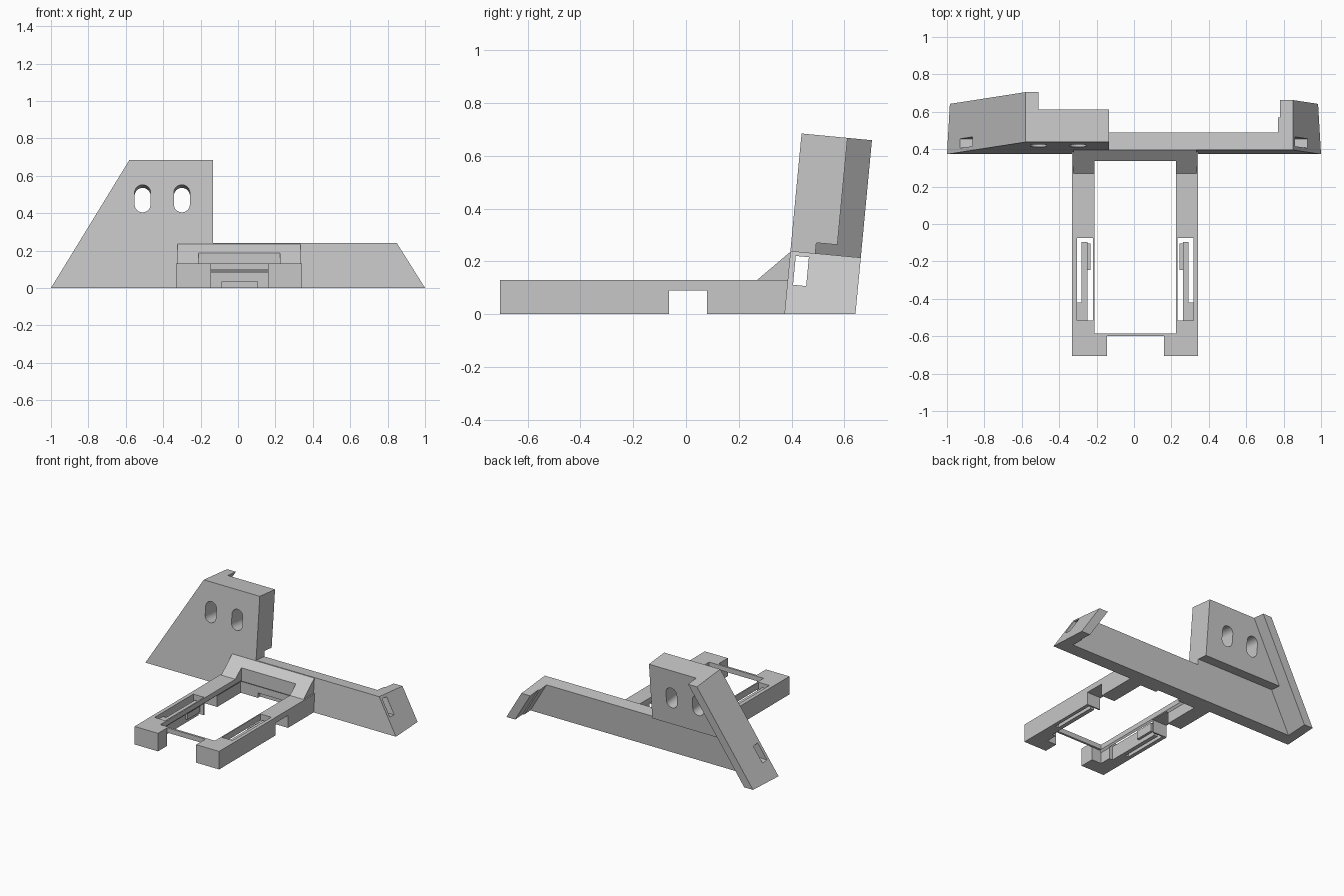
import bpy
import bmesh
from math import atan, sin, cos, pi
from mathutils import Matrix

cube = bpy.data.objects.get("Cube")
if cube:
    bpy.data.objects.remove(cube, do_unlink=True)

grey = bpy.data.materials.new("light grey plastic")
grey.use_nodes = True
grey.diffuse_color = (0.57, 0.57, 0.57, 1)
grey.node_tree.nodes["Principled BSDF"].inputs["Base Color"].default_value = grey.diffuse_color

# Axis frames: columns say where outline u, outline v and extrusion depth go
TILT = atan(0.095)
PLATE = Matrix(((1, 0, 0, 0),
                (0, sin(TILT), cos(TILT), 0.373),
                (0, cos(TILT), -sin(TILT), 0),
                (0, 0, 0, 1)))
FLAT = Matrix.Identity(4)
SIDE = Matrix(((0, 0, 1, 0), (1, 0, 0, 0), (0, 1, 0, 0), (0, 0, 0, 1)))
FRONT = Matrix(((1, 0, 0, 0), (0, 0, 1, 0), (0, 1, 0, 0), (0, 0, 0, 1)))


def prism(name, outline, lo, hi, frame=FLAT):
    """Extrude an outline from depth lo to depth hi within a frame."""
    bm = bmesh.new()
    lower, upper = ([bm.verts.new((u, v, d)) for u, v in outline] for d in (lo, hi))
    bm.faces.new(lower)
    bm.faces.new(upper)
    for i in range(len(outline)):
        bm.faces.new((lower[i - 1], lower[i], upper[i], upper[i - 1]))
    bm.transform(frame)
    bmesh.ops.recalc_face_normals(bm, faces=bm.faces)
    mesh = bpy.data.meshes.new(name)
    bm.to_mesh(mesh)
    bm.free()
    mesh.materials.append(grey)
    obj = bpy.data.objects.new(name, mesh)
    bpy.context.collection.objects.link(obj)
    return obj


def rect(x0, x1, y0, y1):
    return [(x0, y0), (x1, y0), (x1, y1), (x0, y1)]


def combine(target, tool, operation):
    """Apply a boolean and discard the tool."""
    mod = target.modifiers.new("shape", "BOOLEAN")
    mod.solver = "EXACT"
    mod.operation = operation
    mod.object = tool
    graph = bpy.context.evaluated_depsgraph_get()
    graph.update()
    mesh = bpy.data.meshes.new_from_object(target.evaluated_get(graph))
    target.modifiers.clear()
    target.data = mesh
    bpy.data.objects.remove(tool, do_unlink=True)


def add(target, *args):
    combine(target, prism("joined", *args), "UNION")


def cut(target, *args):
    combine(target, prism("cutter", *args), "DIFFERENCE")


# Back plate with sloping ends, made lying flat and then leaned back
LOW, TOP, BASE = 0.241, 0.688, -0.06


def left_edge(v, inset=0):
    return (-1 + 0.61 * v + inset, v)


def right_edge(v, inset=0):
    return (1 - 0.625 * v - inset, v)


plate = prism("back_plate", [left_edge(BASE), right_edge(BASE), right_edge(LOW),
                             (-0.133, LOW), (-0.133, TOP), left_edge(TOP)],
              0, 0.095)
# Thick upper block
add(plate, [left_edge(0.281, 0.03), (-0.133, 0.281), (-0.133, TOP), left_edge(TOP, 0.03)],
    0.05, 0.175)
# Flanges along both sloping ends
add(plate, [left_edge(BASE), left_edge(BASE, 0.07), left_edge(TOP, 0.07), left_edge(TOP)],
    0.05, 0.268)
for width, depth in ((0.07, 0.268), (0.08, 0.175)):
    add(plate, [right_edge(BASE), right_edge(LOW), right_edge(LOW, width),
                right_edge(BASE, width)], 0.05, depth)
# Strap tunnel from end to end
cut(plate, rect(-1.2, 1.2, 0.114, 0.224), 0.022, 0.072)
# Two rounded screw slots
RADIUS, HALF = 0.043, 0.031
for cx in (-0.51, -0.30):
    slot = []
    for i in range(26):
        angle = pi * (i if i < 13 else i - 1) / 12
        shift = HALF if i < 13 else -HALF
        slot.append((cx + RADIUS * cos(angle), 0.48 + shift + RADIUS * sin(angle)))
    cut(plate, slot, -0.1, 0.4)
# Lean back and trim the underside level
plate.data.transform(PLATE)
plate.data.flip_normals()
cut(plate, rect(-2, 2, -1, 2), -1, 0)

# Tray with a wedge rising to the plate
tray = prism("tray", [(-0.705, 0), (0.38, 0), (0.391, 0.13), (-0.705, 0.13)],
             -0.332, 0.343, SIDE)
add(tray, [(0.27, 0.11), (0.27, 0.13), (0.395, 0.236), (0.402, 0.236), (0.388, 0.11)],
    -0.323, 0.333, SIDE)
# Opening with a thin bevelled lip over a wider pocket
opening = prism("opening", [(-0.222, -0.1), (-0.222, 0.08), (-0.21, 0.095), (-0.21, 0.4),
                            (0.225, 0.4), (0.225, 0.095), (0.235, 0.08), (0.235, -0.1)],
                -0.9, 0.6, FRONT)
combine(opening, prism("ends", [(-0.6, -0.1), (-0.6, 0.095), (-0.585, 0.095), (-0.585, 0.4),
                                (0.338, 0.4), (0.338, 0.095), (0.348, 0.08), (0.348, -0.1)],
                       -0.5, 0.5, SIDE), "INTERSECT")
combine(tray, opening, "DIFFERENCE")
# Gap at the front, side notches and rear cable recess
cut(tray, rect(-0.145, 0.16, -0.8, -0.6), -0.1, 0.4)
cut(tray, rect(-0.5, 0.5, -0.065, 0.08), -0.1, 0.09)
cut(tray, rect(-0.085, 0.105, 0.3, 0.372), -0.1, 0.035)

# Spring clips standing in slots in both arms
MIDDLE = 0.0065
for side, label in ((-1, "right"), (1, "left")):
    def across(near, far, y0, y1):
        return rect(*sorted((MIDDLE + side * near, MIDDLE + side * far)), y0, y1)

    cut(tray, across(0.226, 0.311, -0.515, -0.075), -0.1, 0.4)
    clip = prism(label + "_spring_clip", across(0.256, 0.315, -0.52, -0.42), 0, 0.1)
    add(clip, across(0.256, 0.286, -0.45, -0.095), 0, 0.1)
    add(clip, across(0.238, 0.27, -0.245, -0.105), 0.03, 0.09)
